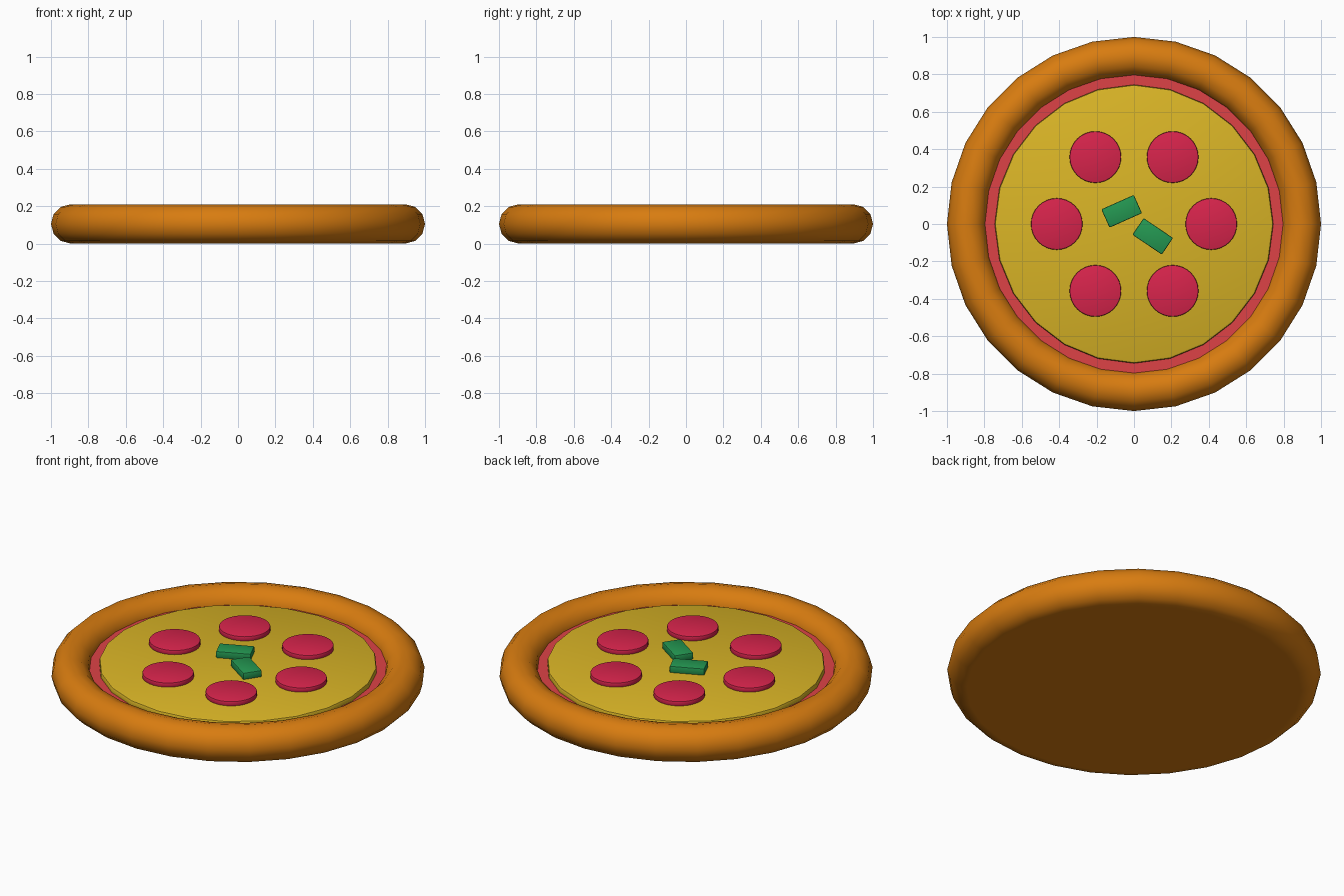
import bpy, bmesh, math
from mathutils import Matrix

if "Cube" in bpy.data.objects:
    bpy.data.objects.remove(bpy.data.objects["Cube"])


def material(name, rgb):
    # sRGB 0-255 to linear
    m = bpy.data.materials.new(name)
    lin = [((c / 255 + 0.055) / 1.055) ** 2.4 if c > 10 else c / 255 / 12.92 for c in rgb]
    m.diffuse_color = (*lin, 1)
    m.use_nodes = True
    m.node_tree.nodes["Principled BSDF"].inputs["Base Color"].default_value = m.diffuse_color
    return m


CRUST = material("crust_brown", (216, 124, 16))
SAUCE = material("sauce_red", (222, 66, 70))
CHEESE = material("cheese_yellow", (218, 181, 38))
MEAT = material("pepperoni_red", (216, 36, 76))
LEAF = material("basil_green", (36, 152, 82))


def finish(name, bm, mat, bevel=0.0, angle=40):
    bmesh.ops.recalc_face_normals(bm, faces=bm.faces)
    me = bpy.data.meshes.new(name)
    bm.to_mesh(me)
    bm.free()
    me.materials.append(mat)
    ob = bpy.data.objects.new(name, me)
    bpy.context.collection.objects.link(ob)
    bpy.ops.object.select_all(action='DESELECT')
    ob.select_set(True)
    bpy.context.view_layer.objects.active = ob
    if bevel:
        mod = ob.modifiers.new("soft_rim", 'BEVEL')
        mod.width = bevel
        mod.segments = 2
        mod.limit_method = 'ANGLE'
        mod.angle_limit = math.radians(50)
        bpy.ops.object.modifier_apply(modifier=mod.name)
    bpy.ops.object.shade_smooth_by_angle(angle=math.radians(angle))
    return ob


def disc(name, radius, z0, z1, sides, mat, x=0, y=0, bevel=0.0):
    bm = bmesh.new()
    bmesh.ops.create_cone(bm, cap_ends=True, segments=sides, radius1=radius, radius2=radius,
                          depth=z1 - z0, matrix=Matrix.Translation((x, y, (z0 + z1) / 2)))
    return finish(name, bm, mat, bevel)


# Crust ring: round profile swept around the pizza
SIDES, RING, MAJOR, MINOR = 28, 12, 0.895, 0.105
bm = bmesh.new()
rows = []
for i in range(SIDES):
    a = 2 * math.pi * i / SIDES
    row = []
    for j in range(RING):
        b = 2 * math.pi * j / RING
        r = MAJOR + MINOR * math.cos(b)
        row.append(bm.verts.new((r * math.cos(a), r * math.sin(a), MINOR + MINOR * math.sin(b))))
    rows.append(row)
for i in range(SIDES):
    p, q = rows[i], rows[(i + 1) % SIDES]
    for j in range(RING):
        k = (j + 1) % RING
        bm.faces.new((p[j], q[j], q[k], p[k]))
finish("crust", bm, CRUST, angle=60)

# Layers
disc("dough_base", 0.895, 0.0, 0.08, 28, CRUST)
disc("sauce", 0.82, 0.06, 0.13, 28, SAUCE)
disc("cheese", 0.745, 0.11, 0.16, 24, CHEESE, bevel=0.012)

# Pepperoni slices in a ring of six
for i in range(6):
    a = math.radians(60 * i)
    disc(f"pepperoni_{i + 1}", 0.138, 0.155, 0.186, 32, MEAT,
         0.413 * math.cos(a), 0.413 * math.sin(a), bevel=0.006)

# Basil pieces
for i, (x, y, turn) in enumerate([(-0.066, 0.068, 24), (0.1, -0.066, -34)]):
    bm = bmesh.new()
    bmesh.ops.create_cube(bm, size=1, matrix=Matrix.Translation((x, y, 0.179))
                          @ Matrix.Rotation(math.radians(turn), 4, 'Z')
                          @ Matrix.Diagonal((0.19, 0.107, 0.04, 1)))
    finish(f"basil_leaf_{i + 1}", bm, LEAF, bevel=0.006)
